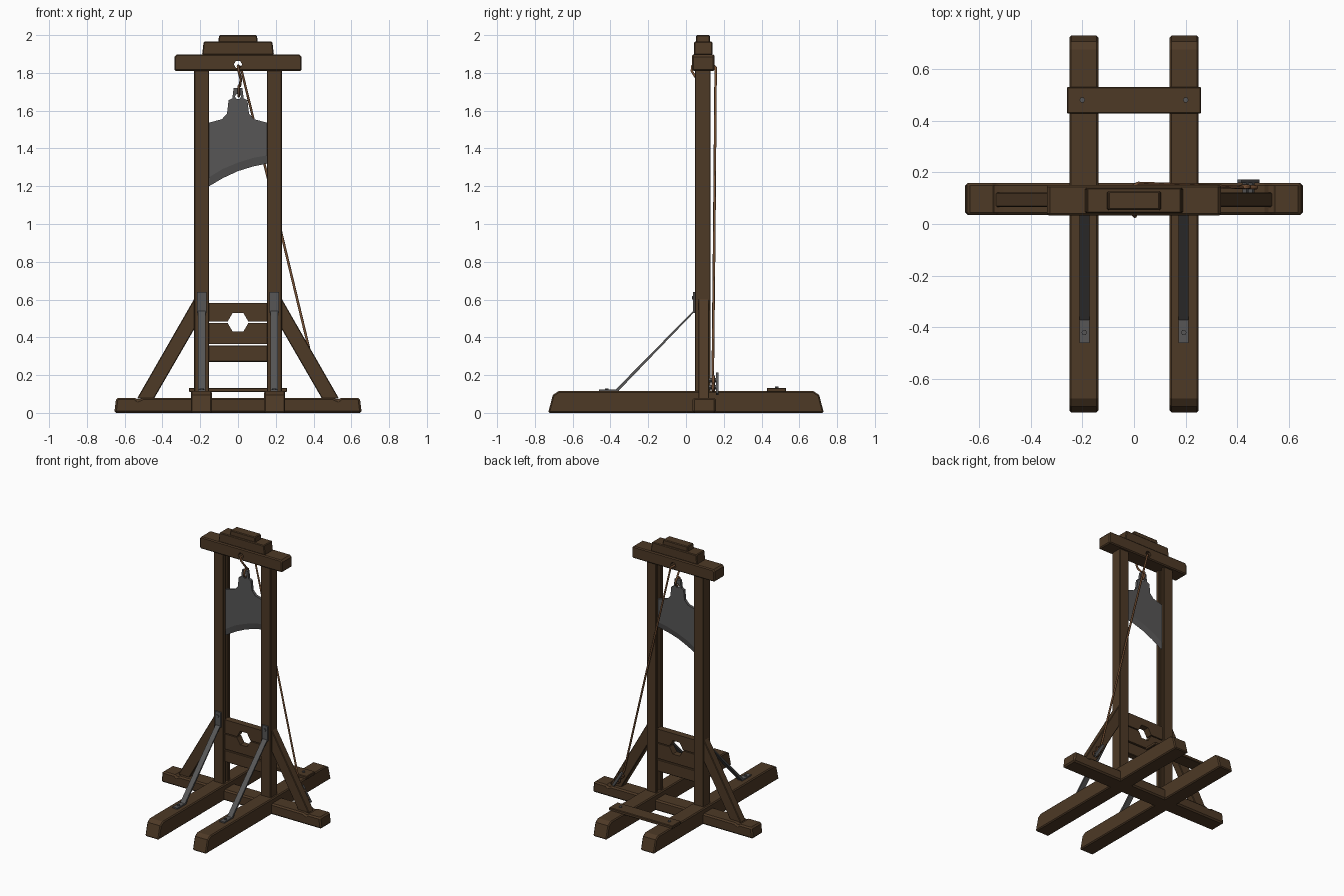
import bpy, bmesh, math
from mathutils import Vector

if "Cube" in bpy.data.objects:
    bpy.data.objects.remove(bpy.data.objects["Cube"])


def material(name, col):
    m = bpy.data.materials.new(name)
    m.diffuse_color = (*col, 1)
    m.use_nodes = True
    m.node_tree.nodes["Principled BSDF"].inputs["Base Color"].default_value = m.diffuse_color
    return m


WOOD = material("dark wood", (0.075, 0.041, 0.019))
IRON = material("dark iron", (0.095, 0.093, 0.093))
ROPE = material("rope brown", (0.19, 0.085, 0.036))


def finish(name, bm, mat, bevel=0):
    bmesh.ops.recalc_face_normals(bm, faces=bm.faces)
    me = bpy.data.meshes.new(name)
    bm.to_mesh(me)
    bm.free()
    me.materials.append(mat)
    ob = bpy.data.objects.new(name, me)
    bpy.context.collection.objects.link(ob)
    if bevel:
        b = ob.modifiers.new("worn edges", 'BEVEL')
        b.width, b.segments = bevel, 1
        b.limit_method, b.angle_limit = 'ANGLE', math.radians(50)
    return ob


def prism(name, pts, axis, a, b, mat, bevel=0):
    """Extrude a 2D outline along an axis from a to b."""
    put = {'x': lambda u, v, w: (w, u, v), 'y': lambda u, v, w: (u, w, v),
           'z': lambda u, v, w: (u, v, w)}[axis]
    bm = bmesh.new()
    lo = [bm.verts.new(put(u, v, a)) for u, v in pts]
    hi = [bm.verts.new(put(u, v, b)) for u, v in pts]
    bm.faces.new(lo)
    bm.faces.new(hi)
    n = len(pts)
    for i in range(n):
        bm.faces.new((lo[i], lo[(i + 1) % n], hi[(i + 1) % n], hi[i]))
    return finish(name, bm, mat, bevel)


def box(name, x0, x1, y0, y1, z0, z1, mat, bevel=0):
    return prism(name, [(x0, y0), (x1, y0), (x1, y1), (x0, y1)], 'z', z0, z1, mat, bevel)


def ngon(cx, cy, r, n=6, turn=0.0):
    return [(cx + r * math.cos(turn + i * math.tau / n),
             cy + r * math.sin(turn + i * math.tau / n)) for i in range(n)]


def sym(half):
    """Mirror a half outline to the other side."""
    return half + [(-u, v) for u, v in reversed(half)]


def drill(ob, cx, cz, r):
    cut = prism("hole_cutter", ngon(cx, cz, r), 'y', -0.3, 0.5, ob.data.materials[0])
    m = ob.modifiers.new("hole", 'BOOLEAN')
    m.operation, m.object, m.solver = 'DIFFERENCE', cut, 'EXACT'
    bpy.context.view_layer.update()
    dg = bpy.context.evaluated_depsgraph_get()
    me = bpy.data.meshes.new_from_object(ob.evaluated_get(dg))
    ob.modifiers.clear()
    ob.data = me
    bpy.data.objects.remove(cut)


def rope(name, pts, r=0.007):
    cu = bpy.data.curves.new(name, 'CURVE')
    cu.dimensions = '3D'
    cu.bevel_depth, cu.bevel_resolution, cu.use_fill_caps = r, 1, True
    sp = cu.splines.new('POLY')
    sp.points.add(len(pts) - 1)
    for p, c in zip(sp.points, pts):
        p.co = (*c, 1)
    cu.materials.append(ROPE)
    ob = bpy.data.objects.new(name, cu)
    bpy.context.collection.objects.link(ob)


# Base cross beam with shallow step beside each brace foot
prism("base_cross_beam", sym([(0.655, 0), (0.645, 0.08), (0.545, 0.08), (0.53, 0.068), (0.505, 0.08)]),
      'y', 0.035, 0.158, WOOD, 0.01)

for s, side in ((-1, "left"), (1, "right")):
    # Long floor runner with sloped ends
    a, b = sorted((s * 0.138, s * 0.25))
    prism(side + "_runner", sym([(0.73, 0), (0.705, 0.095), (0.675, 0.115)]), 'x', a, b, WOOD, 0.007)
    # Upright post with blade groove on its inner face
    prism(side + "_post", [(s * x, y) for x, y in (
        (0.232, 0.047), (0.153, 0.047), (0.153, 0.076), (0.173, 0.076),
        (0.173, 0.104), (0.153, 0.104), (0.153, 0.13), (0.232, 0.13))],
        'z', 0.06, 1.82, WOOD, 0.004)
    # Sloping side brace
    prism(side + "_brace", [(s * x, z) for x, z in (
        (0.228, 0.61), (0.228, 0.45), (0.445, 0.075), (0.535, 0.075))],
        'y', 0.065, 0.122, WOOD, 0.004)
    # Iron front strut with flat end plates
    c = s * 0.192
    box(side + "_strut_top_plate", c - 0.024, c + 0.024, 0.038, 0.05, 0.53, 0.64, IRON)
    box(side + "_strut_foot_plate", c - 0.019, c + 0.019, -0.46, -0.355, 0.112, 0.124, IRON)
    prism(side + "_strut", [(0.05, 0.54), (0.038, 0.54), (-0.372, 0.124), (-0.36, 0.114)],
          'x', c - 0.019, c + 0.019, IRON)
    # Bolt heads
    prism(side + "_strut_top_bolt", ngon(c, 0.61, 0.011), 'y', 0.032, 0.045, IRON)
    prism(side + "_strut_foot_bolt", ngon(c, -0.42, 0.011), 'z', 0.12, 0.13, IRON)
    prism(side + "_plank_bolt", ngon(s * 0.2, 0.48, 0.011), 'z', 0.13, 0.139, IRON)

# Rear plank tying the runners
box("rear_plank", -0.26, 0.26, 0.428, 0.53, 0.11, 0.133, WOOD, 0.004)

# Neck stocks: bottom board and two boards with half hexagon notches
box("lower_board", -0.16, 0.16, 0.066, 0.114, 0.27, 0.358, WOOD, 0.004)
prism("middle_stock", sym([(0.16, 0.366), (0.16, 0.476), (0.055, 0.476), (0.028, 0.43)]),
      'y', 0.066, 0.114, WOOD)
prism("upper_stock", sym([(0.16, 0.582), (0.16, 0.483), (0.055, 0.483), (0.028, 0.53)]),
      'y', 0.066, 0.114, WOOD)

# Stepped lintel, with the rope hole drilled through the lowest beam
beam = prism("top_beam", sym([(0.337, 1.81), (0.337, 1.885), (0.325, 1.898)]), 'y', 0.033, 0.15, WOOD, 0.007)
drill(beam, 0, 1.845, 0.022)
prism("middle_cap", sym([(0.19, 1.895), (0.182, 1.965)]), 'y', 0.042, 0.14, WOOD, 0.005)
prism("top_cap", sym([(0.105, 1.96), (0.1, 2.0)]), 'y', 0.054, 0.126, WOOD, 0.005)

# Blade plate with hanging tab
bevel_top = [(-0.165, 1.24), (-0.08, 1.292), (0.0, 1.325), (0.08, 1.35), (0.165, 1.365)]
edge_z = [1.193, 1.243, 1.28, 1.305, 1.322]
Y, T = 0.09, 0.01
blade = prism("blade", bevel_top + [
    (0.165, 1.533), (0.085, 1.555), (0.058, 1.585), (0.05, 1.655), (0.03, 1.665), (0.023, 1.72),
    (-0.023, 1.72), (-0.03, 1.665), (-0.05, 1.655), (-0.058, 1.585), (-0.085, 1.555), (-0.165, 1.533)],
    'y', Y - T, Y + T, IRON)
drill(blade, 0, 1.675, 0.016)

# Sharpened lower edge of the blade
bm = bmesh.new()
rows = [[bm.verts.new(p) for p in ((x, Y - T, z), (x, Y, e), (x, Y + T, z))]
        for (x, z), e in zip(bevel_top, edge_z)]
for r, q in zip(rows, rows[1:]):
    for i in range(3):
        j = (i + 1) % 3
        bm.faces.new((r[i], r[j], q[j], q[i]))
bm.faces.new(rows[0])
bm.faces.new(rows[-1])
finish("blade_edge", bm, IRON)

# Rope: loop through the blade, over the lintel and down to the cleat
rope("blade_loop", [(0.004, Y + 0.026 * math.cos(t), 1.703 + 0.03 * math.sin(t))
                    for t in (i * math.tau / 10 for i in range(11))])
rope("lift_rope", [(0.01, Y, 1.73), (0.015, 0.06, 1.765), (0.004, 0.03, 1.81), (0.0, 0.032, 1.836),
                   (0.0, 0.148, 1.838), (0.015, 0.157, 1.828), (0.22, 0.15, 0.99),
                   (0.405, 0.142, 0.22), (0.43, 0.142, 0.17)])

# Iron cleat lying along the right brace
d = Vector((0.53, -0.85)).normalized()
n = Vector((-d.y, d.x))
mid = Vector((0.443, 0.155))


def along(u, v):
    p = mid + d * u + n * v
    return (p.x, p.y)


def slab(name, u0, u1, w, y0, y1):
    prism(name, [along(u0, -w), along(u1, -w), along(u1, w), along(u0, w)], 'y', y0, y1, IRON)


slab("cleat_horn", -0.065, 0.065, 0.009, 0.158, 0.172)
slab("cleat_foot_upper", -0.03, -0.014, 0.009, 0.118, 0.16)
slab("cleat_foot_lower", 0.014, 0.03, 0.009, 0.118, 0.16)

# Rope turns wound in a figure of eight round the cleat
turns = []
for i in range(33):
    t = i * math.tau / 16
    x, z = along(0.042 * math.cos(t), 0.018 * math.sin(2 * t))
    turns.append((x, 0.14 + 0.008 * (i / 32), z))
rope("cleat_turns", turns, 0.006)
